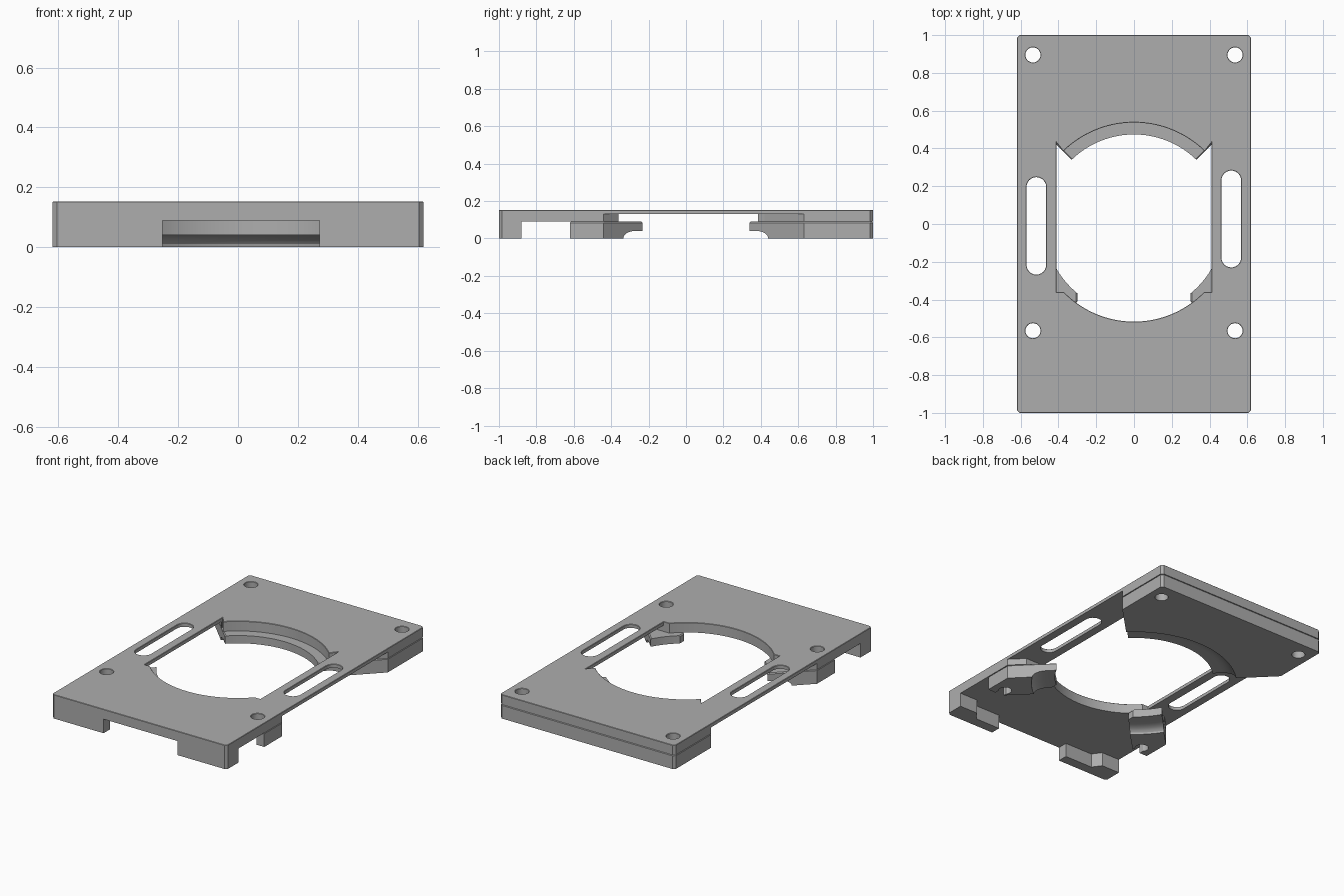
import bpy, bmesh
from math import sin, cos, radians, pi
from mathutils import Vector

old = bpy.data.objects.get("Cube")
if old:
    bpy.data.objects.remove(old)

TOP, MID, THIN = 0.153, 0.09, 0.13
HALF_W = 0.62

grey = bpy.data.materials.new("satin grey")
grey.use_nodes = True
grey.diffuse_color = (0.42, 0.42, 0.42, 1)
grey.node_tree.nodes["Principled BSDF"].inputs["Base Color"].default_value = (0.42, 0.42, 0.42, 1)


def arc(r, a0, a1, n, cx=0, cy=0):
    steps = [radians(a0 + (a1 - a0) * i / n) for i in range(n + 1)]
    return [(cx + r * cos(a), cy + r * sin(a)) for a in steps]


def mirrored(pts):
    return [(-x, y) for x, y in reversed(pts)]


def make(name, bm):
    bmesh.ops.recalc_face_normals(bm, faces=bm.faces)
    me = bpy.data.meshes.new(name)
    bm.to_mesh(me)
    bm.free()
    me.materials.append(grey)
    ob = bpy.data.objects.new(name, me)
    bpy.context.collection.objects.link(ob)
    return ob


def prism(name, pts, z0, z1):
    bm = bmesh.new()
    face = bm.faces.new([bm.verts.new((x, y, z0)) for x, y in pts])
    new = bmesh.ops.extrude_face_region(bm, geom=[face])["geom"]
    bmesh.ops.translate(bm, vec=(0, 0, z1 - z0),
                        verts=[v for v in new if isinstance(v, bmesh.types.BMVert)])
    return make(name, bm)


def lathe(name, profile, n=96):
    bm = bmesh.new()
    verts = [bm.verts.new((r, 0, z)) for r, z in profile]
    edges = [bm.edges.new(p) for p in zip(verts, verts[1:])]
    bmesh.ops.spin(bm, geom=verts + edges, cent=(0, 0, 0), axis=(0, 0, 1),
                   angle=2 * pi, steps=n)
    bmesh.ops.remove_doubles(bm, verts=bm.verts, dist=0.0001)
    return make(name, bm)


def cut(ob, *cutters):
    bpy.context.view_layer.objects.active = ob
    for c in cutters:
        c.hide_render = True
        mod = ob.modifiers.new("cut", 'BOOLEAN')
        mod.operation, mod.solver, mod.object = 'DIFFERENCE', 'EXACT', c
        bpy.ops.object.modifier_apply(modifier=mod.name)


def chamfer(ob, z, width):
    """Chamfer the sharp edges that lie at one height."""
    bm = bmesh.new()
    bm.from_mesh(ob.data)
    rim = [e for e in bm.edges if all(abs(v.co.z - z) < 1e-4 for v in e.verts)
           and len(e.link_faces) == 2 and e.calc_face_angle(0) > 0.5]
    bmesh.ops.bevel(bm, geom=rim, offset=width, segments=1, affect='EDGES',
                    clamp_overlap=True)
    bm.to_mesh(ob.data)
    bm.free()


# Cutters: screw holes, side slots, centre opening, underside relief
holes = [prism("screw_hole_cutter", arc(0.04, 0, 345, 23, x, y), -0.1, 0.3)
         for x in (-0.535, 0.535) for y in (-0.565, 0.895)]
slots = [prism("slot_cutter", arc(0.052, 0, 180, 12, x, y1 - 0.052)
               + arc(0.052, 180, 360, 12, x, y0 + 0.052), -0.1, 0.3)
         for x, y0, y1 in ((-0.517, -0.268, 0.248), (0.515, -0.23, 0.283))]
opening = prism("opening_cutter", [(0.41, -0.36), (0.41, 0.43)]
                + arc(0.537, 45.8, 134.2, 32) + [(-0.41, 0.43), (-0.41, -0.36)]
                + arc(0.517, 224.2, 315.8, 32), -0.1, 0.3)
half = [(0.54, -0.36), (0.7, -0.52), (0.7, 0.71), (0.3, 0.31)]
relief = prism("relief_cutter", half + mirrored(half), -0.1, THIN)

# Grooved seat that runs round the lower ring
groove = [(0.615 - 0.085 * (1 - cos(radians(a))), 0.04 * sin(radians(a)))
          for a in range(0, 91, 15)]
seat = lathe("seat_cutter", [(0, -0.1), (0.615, -0.1)] + groove
             + [(0.474, 0.04), (0.474, 0.3), (0, 0.3)])

# Top plate with thin sides
c = 0.015
half = [(HALF_W - c, -1), (HALF_W, c - 1), (HALF_W, 1 - c), (HALF_W - c, 1)]
plate = prism("top_plate", half + mirrored(half), MID, TOP)
cut(plate, relief, opening, *holes, *slots)
chamfer(plate, TOP, 0.008)

# Rear lower block
half = [(0.3, 0.31), (HALF_W, 0.63), (HALF_W, 1 - c), (HALF_W - c, 1)]
rear = prism("rear_block", half + mirrored(half), 0, MID)
chamfer(rear, MID, 0.006)
cut(rear, seat, *holes)

# Diagonal support feet and front corner legs
foot = [(0.62, -0.62), (0.62, -0.44), (0.38, -0.2), (0.3, -0.3), (0.3, -0.41), (0.51, -0.62)]
leg = [(HALF_W - c, -1), (HALF_W, c - 1), (HALF_W, -0.88), (0.49, -0.88), (0.45, -0.935)]
notch = [(0.505, -0.7), (0.565, -0.7), (0.565, -0.56), (0.505, -0.56)]
feet = []
for side, inner in (("left", 0.272), ("right", 0.252)):
    flip = (lambda p: p) if side == "left" else mirrored
    support = prism(side + "_support_foot", flip(foot), 0, MID)
    chamfer(support, MID, 0.006)
    cut(support, seat, *holes, prism("notch_cutter", flip(notch), -0.1, 0.07))
    front = prism(side + "_front_leg", flip(leg + [(inner, -0.935), (inner, -1)]), 0, MID)
    feet += [support, front]

# Remove cutters and shade the curved walls
for ob in list(bpy.data.objects):
    if ob.name.split(".")[0].endswith("_cutter"):
        bpy.data.objects.remove(ob)
for ob in bpy.data.objects:
    ob.select_set(ob in [plate, rear] + feet)
bpy.ops.object.shade_smooth_by_angle(angle=radians(25))
